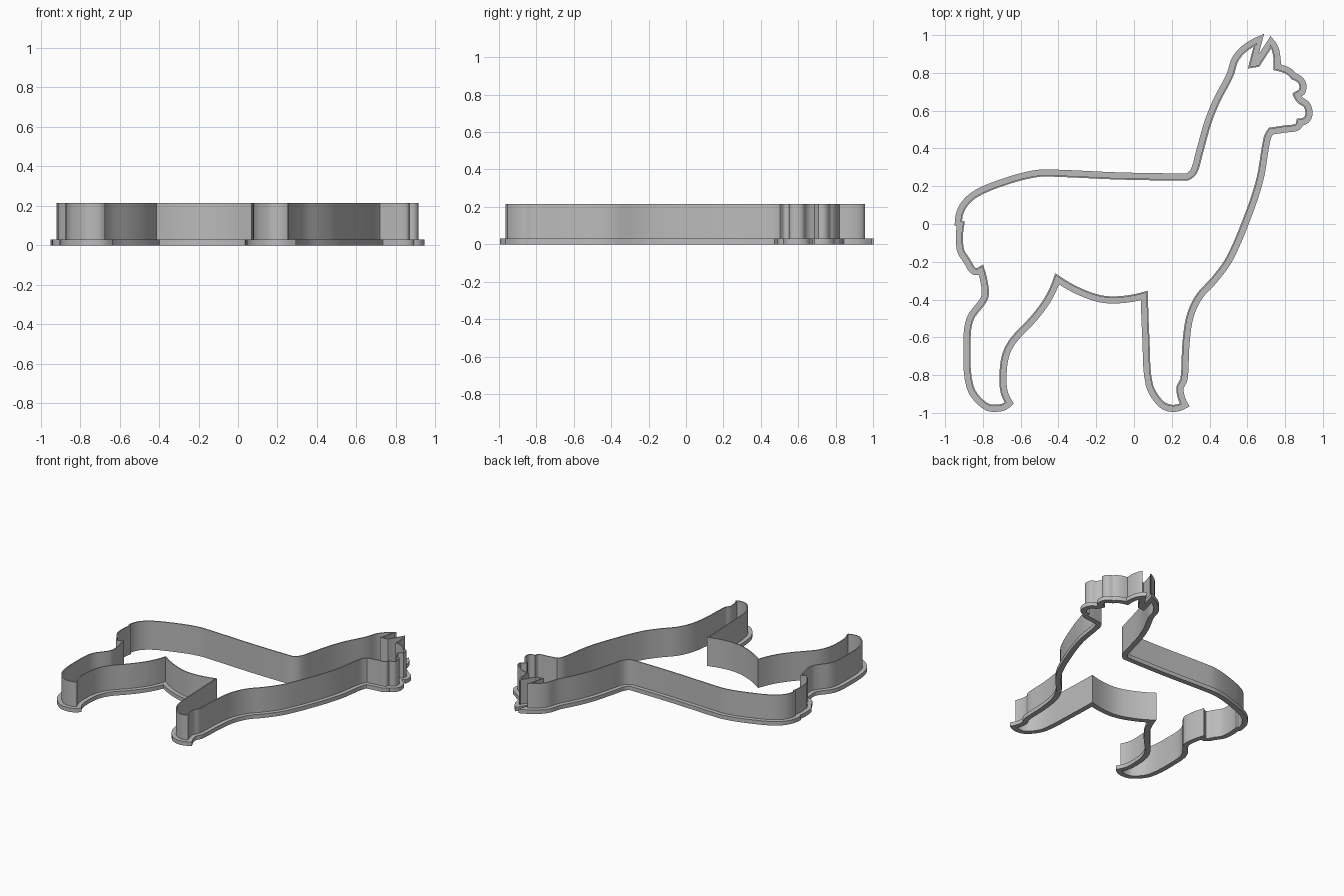
import bpy
import bmesh
from mathutils import Vector
from mathutils.geometry import interpolate_bezier

default_cube = bpy.data.objects.get("Cube")
if default_cube:
    bpy.data.objects.remove(default_cube, do_unlink=True)

# Overall sizes
WALL_HEIGHT = 0.215
FLANGE_HEIGHT = 0.03
INNER_EDGE = -0.019
WALL_OUTER_EDGE = -0.011
FLANGE_OUTER_EDGE = 0.019
STEPS = 5

# Middle line of the rim, clockwise. Each stroke is smooth, starts where the
# previous one ends, and meets its neighbours at a sharp corner.
STROKES = {
    "back": [(-.93, .005), (-.905, .095), (-.83, .164), (-.656, .233), (-.508, .268),
             (-.392, .268), (-.074, .254), (.28, .249)],
    "neck": [(.317, .28), (.344, .37), (.392, .54), (.439, .656), (.508, .788),
             (.534, .868), (.582, .926), (.661, .974)],
    "left side of ear gap": [(.628, .846)],
    "bottom of ear gap": [(.652, .85)],
    "right side of ear gap": [(.725, .963)],
    "ear": [(.751, .915), (.757, .83)],
    "brow": [(.815, .81), (.845, .782)],
    "nose": [(.889, .75), (.889, .7)],
    "nostril": [(.862, .683)],
    "muzzle": [(.88, .655), (.915, .63), (.926, .582), (.91, .55), (.878, .54)],
    "jaw": [(.862, .513), (.8, .503), (.725, .492)],
    "chest": [(.704, .45), (.667, .238), (.603, .042), (.508, -.18), (.429, -.291),
              (.344, -.386), (.296, -.492), (.275, -.635), (.265, -.82),
              (.243, -.873), (.268, -.958)],
    "front leg": [(.2, -.976), (.138, -.947), (.08, -.847), (.063, -.608), (.055, -.378)],
    "belly": [(-.127, -.402), (-.26, -.37), (-.407, -.29)],
    "thigh": [(-.455, -.397), (-.524, -.492), (-.667, -.661), (-.693, -.85), (-.661, -.947)],
    "hind leg": [(-.71, -.974), (-.788, -.963), (-.868, -.862), (-.884, -.635),
                 (-.868, -.503), (-.794, -.397), (-.788, -.344), (-.81, -.243)],
    "tail": [(-.847, -.249), (-.884, -.196), (-.92, -.132), (-.917, 0)],
}


def smooth_stroke(points):
    """Return a smooth run through the points, without its first point."""
    last = len(points) - 1
    tangents = []
    for i in range(last + 1):
        before, after = points[max(i - 1, 0)], points[min(i + 1, last)]
        tangents.append((after - before).normalized())
    # Let the end tangents follow the bend of the stroke
    if last > 1:
        for end, inner in ((0, 1), (last, last - 1)):
            chord = tangents[end]
            tangents[end] = (2 * chord - tangents[inner]).normalized()
    run = []
    for i in range(last):
        a, b = points[i], points[i + 1]
        reach = (b - a).length / 3
        run += interpolate_bezier(a, a + tangents[i] * reach,
                                  b - tangents[i + 1] * reach, b, STEPS + 1)[1:]
    return run


def build_outline():
    outline = []
    pen = None
    for stroke in STROKES.values():
        points = [Vector(p) for p in stroke]
        if pen is None:
            outline.append(points[0])
        else:
            points.insert(0, pen)
        if len(points) == 2:
            outline.append(points[1])
        else:
            outline += smooth_stroke(points)
        pen = points[-1]
    return [Vector((p.x, p.y)) for p in outline]


def offset(outline, distance):
    """Shift the closed outline outward, with limited mitres at the corners."""
    shifted = []
    for i, point in enumerate(outline):
        incoming = (point - outline[i - 1]).normalized()
        outgoing = (outline[(i + 1) % len(outline)] - point).normalized()
        normal_in = Vector((-incoming.y, incoming.x))
        normal_out = Vector((-outgoing.y, outgoing.x))
        middle = (normal_in + normal_out).normalized()
        shifted.append(point + middle * distance / max(middle.dot(normal_in), 0.45))
    return shifted


def make_ring(name, outline, inside, outside, height, material):
    """Sweep a rectangular section around the outline."""
    bm = bmesh.new()
    section = [(inside, 0), (outside, 0), (outside, height), (inside, height)]
    loops = [[bm.verts.new((p.x, p.y, z)) for p in offset(outline, distance)]
             for distance, z in section]
    for k, loop in enumerate(loops):
        following = loops[(k + 1) % len(loops)]
        for i in range(len(outline)):
            bm.faces.new((loop[i - 1], loop[i], following[i], following[i - 1]))
    bmesh.ops.recalc_face_normals(bm, faces=bm.faces)
    mesh = bpy.data.meshes.new(name)
    bm.to_mesh(mesh)
    bm.free()
    mesh.materials.append(material)
    ring = bpy.data.objects.new(name, mesh)
    bpy.context.collection.objects.link(ring)
    bpy.ops.object.select_all(action="DESELECT")
    ring.select_set(True)
    bpy.context.view_layer.objects.active = ring
    bpy.ops.object.shade_smooth_by_angle()
    return ring


# Plain grey plastic
grey = bpy.data.materials.new("grey_plastic")
grey.use_nodes = True
colour = (0.5, 0.5, 0.5, 1)
grey.diffuse_color = colour
grey.node_tree.nodes["Principled BSDF"].inputs["Base Color"].default_value = colour

# Thin upright cutting wall, and the low grip flange around its foot
rim = build_outline()
make_ring("cutting_wall", rim, INNER_EDGE, WALL_OUTER_EDGE, WALL_HEIGHT, grey)
make_ring("grip_flange", rim, WALL_OUTER_EDGE, FLANGE_OUTER_EDGE, FLANGE_HEIGHT, grey)
